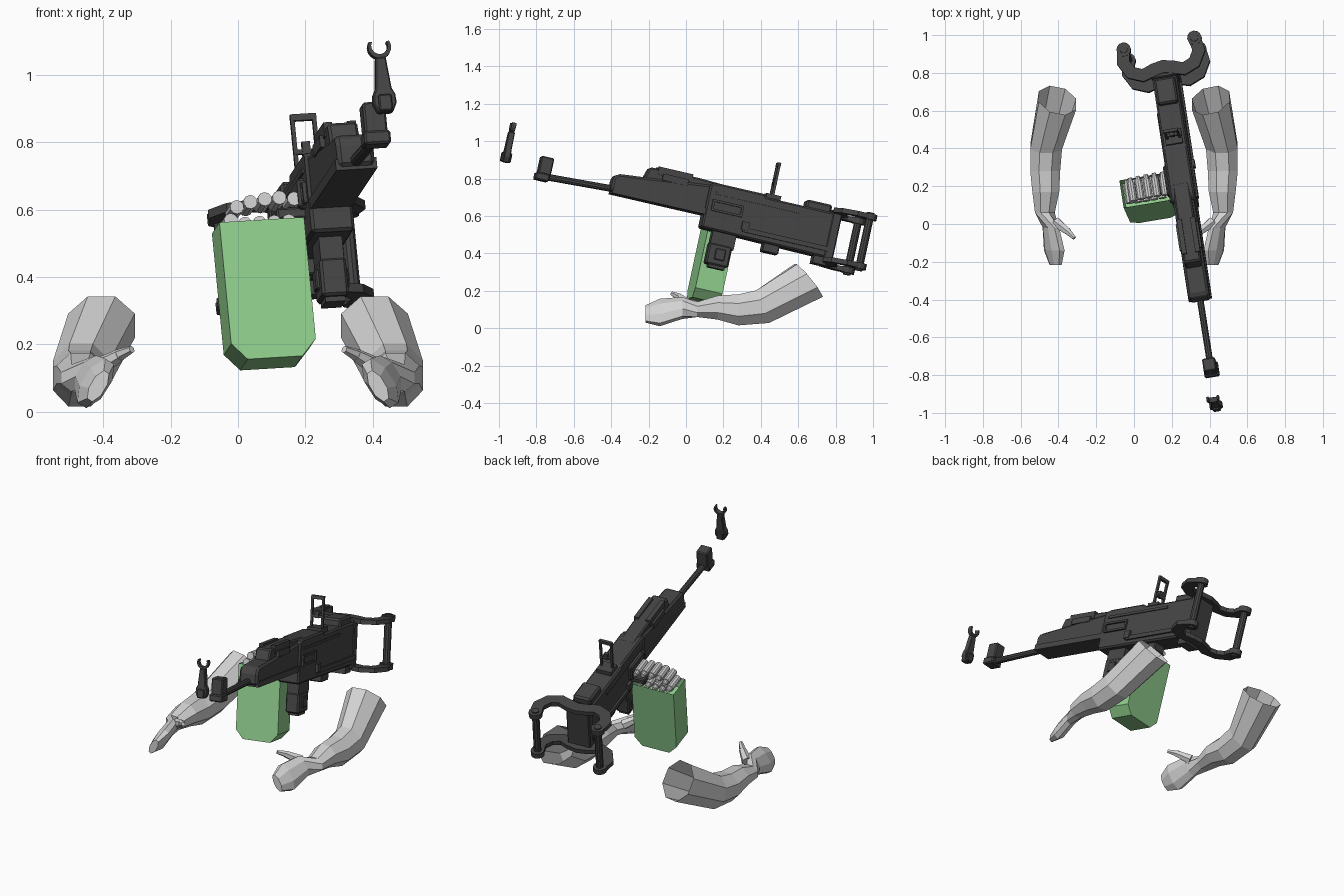
import bpy, bmesh, math
from mathutils import Vector, Matrix


def material(name, rgb):
    m = bpy.data.materials.new(name)
    m.diffuse_color = (*rgb, 1)
    return m


METAL = material("dark metal", (0.06, 0.06, 0.06))
GREEN = material("box green", (0.28, 0.62, 0.27))
BRIGHT = material("bullet grey", (0.62, 0.62, 0.62))
ARM = material("arm grey", (0.65, 0.65, 0.65))

# Gun frame: local x = right, y = rearward, z = up
back = Vector((-0.148, 0.963, -0.222)).normalized()
right = Vector((0.984, 0.165, 0.06))
right = (right - right.dot(back) * back).normalized()
up = right.cross(back)
GUN = Matrix((right, back, up)).transposed().to_4x4()
GUN.translation = (0.255, 0.2, 0.66)


def finish(name, bm, mat, world=GUN, bevel=0):
    bmesh.ops.recalc_face_normals(bm, faces=bm.faces)
    me = bpy.data.meshes.new(name)
    bm.to_mesh(me)
    bm.free()
    me.materials.append(mat)
    ob = bpy.data.objects.new(name, me)
    bpy.context.collection.objects.link(ob)
    ob.matrix_world = world
    if bevel:
        b = ob.modifiers.new("bevel", 'BEVEL')
        b.width, b.segments = bevel, 1
    return ob


def extrude(name, pts, axis, lo, hi, mat=METAL, bevel=0):
    """Extrude a 2D outline along one local axis."""
    def place(p, h):
        v = list(p)
        v.insert(axis, h)
        return v
    bm = bmesh.new()
    a = [bm.verts.new(place(p, lo)) for p in pts]
    b = [bm.verts.new(place(p, hi)) for p in pts]
    bm.faces.new(a)
    bm.faces.new(b)
    for i in range(len(pts)):
        j = (i + 1) % len(pts)
        bm.faces.new((a[i], a[j], b[j], b[i]))
    return finish(name, bm, mat, GUN, bevel)


def box(name, x0, x1, y0, y1, z0, z1, mat=METAL, bevel=0):
    return extrude(name, [(x0, y0), (x1, y0), (x1, y1), (x0, y1)], 2, z0, z1, mat, bevel)


def rod(name, p, q, r0, r1=None, sides=10, mat=METAL, world=GUN):
    p, q = Vector(p), Vector(q)
    d = q - p
    m = Matrix.Translation((p + q) / 2) @ d.to_track_quat('Z', 'Y').to_matrix().to_4x4()
    bm = bmesh.new()
    bmesh.ops.create_cone(bm, cap_ends=True, segments=sides, radius1=r0,
                          radius2=r0 if r1 is None else r1, depth=d.length, matrix=m)
    return finish(name, bm, mat, world)


# Receiver and fore-end
extrude("receiver", [(-0.10, -0.15), (-0.10, 0.09), (-0.06, 0.10), (0.2, 0.10), (0.21, 0.085),
                     (0.61, 0.085), (0.61, -0.16), (0.3, -0.155)], 0, -0.065, 0.065, bevel=0.01)
extrude("fore_end", [(-0.62, -0.07), (-0.62, 0.005), (-0.6, 0.03), (-0.45, 0.045), (-0.09, 0.085),
                     (-0.09, -0.075)], 0, -0.056, 0.056, bevel=0.012)
box("fore_end_ledge", -0.062, 0.062, -0.61, -0.09, -0.078, -0.045)
extrude("top_cover", [(-0.46, 0.03), (-0.435, 0.105), (-0.16, 0.107), (0.0, 0.10), (0.0, 0.03)],
        0, -0.045, 0.045, bevel=0.008)
for s in (-1, 1):
    box("cover_rail", s * 0.036 - 0.013, s * 0.036 + 0.013, -0.39, -0.2, 0.075, 0.118)
    box("cover_plate", s * 0.052 - 0.008, s * 0.052 + 0.008, -0.36, -0.22, 0.05, 0.085)
    box("side_rail", s * 0.068 - 0.007, s * 0.068 + 0.007, 0.12, 0.6, -0.125, -0.1)
    box("upper_rail", s * 0.066 - 0.005, s * 0.066 + 0.005, -0.06, 0.4, 0.04, 0.055)
    box("side_catch", s * 0.07 - 0.01, s * 0.07 + 0.01, 0.11, 0.15, -0.115, -0.07)
    # Port frame
    for z in (-0.045, 0.005):
        box("port_rim", s * 0.068 - 0.008, s * 0.068 + 0.008, -0.07, 0.1, z - 0.006, z + 0.006)
    for y in (-0.065, 0.095):
        box("port_end", s * 0.068 - 0.008, s * 0.068 + 0.008, y - 0.006, y + 0.006, -0.045, 0.005)
box("rear_cover", -0.055, 0.055, 0.43, 0.57, 0.07, 0.125, bevel=0.01)
box("back_plate", -0.07, 0.07, 0.58, 0.63, -0.18, 0.1, bevel=0.006)
box("under_block", -0.04, 0.04, 0.25, 0.34, -0.2, -0.14, bevel=0.005)
box("rear_under_block", -0.05, 0.05, 0.53, 0.6, -0.2, -0.14)

# Barrel and muzzle block
rod("barrel", (0, -1.0, -0.07), (0, -0.6, -0.05), 0.018)
box("muzzle_block", -0.034, 0.034, -1.02, -0.95, -0.06, 0.035, bevel=0.006)
box("muzzle_base", -0.04, 0.04, -1.03, -0.955, -0.095, -0.055, bevel=0.006)

# Front sight: sleeve, tapered post and open prongs
extrude("front_sight_post", [(-0.022, -0.042), (0.022, -0.042), (0.035, -0.015), (0.033, 0.012),
                             (0.024, 0.03), (0.015, 0.125), (-0.015, 0.125), (-0.024, 0.03),
                             (-0.033, 0.012), (-0.035, -0.015)], 1, -1.22, -1.185, bevel=0.004)
box("front_sight_foot", -0.02, 0.02, -1.23, -1.175, -0.04, 0.01, bevel=0.004)
arc = [math.radians(150 + i * 24) for i in range(11)]
ring = [(0.035 * math.cos(t), 0.157 + 0.035 * math.sin(t)) for t in arc]
ring += [(0.025 * math.cos(t), 0.160 + 0.025 * math.sin(t)) for t in reversed(arc)]
extrude("front_sight_prongs", ring, 1, -1.215, -1.19)

# Rear ladder sight
for s in (-1, 1):
    box("sight_leg", s * 0.033 - 0.006, s * 0.033 + 0.006, 0.238, 0.252, 0.08, 0.28)
for z, h in ((0.275, 0.01), (0.17, 0.007)):
    box("sight_bar", -0.039, 0.039, 0.237, 0.253, z - h, z + h)
box("sight_slider", -0.012, 0.012, 0.235, 0.255, 0.16, 0.2)
box("sight_base", -0.045, 0.045, 0.21, 0.29, 0.08, 0.11)

# Grip below the receiver
box("grip_neck", -0.035, 0.035, -0.03, 0.1, -0.23, -0.14)
box("grip_block", -0.04, 0.04, -0.035, 0.09, -0.33, -0.215, bevel=0.008)
box("grip_foot", -0.03, 0.03, -0.015, 0.075, -0.345, -0.32)
box("grip_panel", -0.05, 0.05, 0.005, 0.06, -0.3, -0.24, bevel=0.004)

# Rear handle: two curved plates joined by two upright rods
half = [(0.19, 0.76), (0.203, 0.69), (0.17, 0.63), (0.11, 0.605), (0.05, 0.625)]
path = [Vector(p) for p in half] + [Vector((0, 0.635))] + [Vector((-x, y)) for x, y in half[::-1]]
outer, inner = [], []
for i, p in enumerate(path):
    t = (path[min(i + 1, len(path) - 1)] - path[max(i - 1, 0)]).normalized()
    n = Vector((-t.y, t.x)) * 0.034
    outer.append(p + n)
    inner.append(p - n)
for z in (0.095, -0.175):
    extrude("handle_plate", outer + inner[::-1], 2, z - 0.013, z + 0.013)
    for s in (-1, 1):
        rod("handle_cap", (s * 0.19, 0.76, z - 0.016), (s * 0.19, 0.76, z + 0.016), 0.038, sides=12)
for s in (-1, 1):
    rod("handle_rod", (s * 0.19, 0.76, -0.2), (s * 0.19, 0.76, 0.118), 0.021)

# Ammunition box with clipped lower corners and an open top
x0, x1, z0, z1 = -0.33, -0.075, -0.51, -0.09
ammo = extrude("ammo_box", [(x0, z1), (x0, z0 + 0.05), (x0 + 0.045, z0), (x1 - 0.045, z0),
                            (x1, z0 + 0.05), (x1, z1)], 1, -0.042, 0.108, GREEN)
bm = bmesh.new()
bm.from_mesh(ammo.data)
lid = max(bm.faces, key=lambda f: f.calc_center_median().z)
bmesh.ops.inset_region(bm, faces=[lid], thickness=0.013)
for v in lid.verts:
    v.co.z -= 0.06
bm.to_mesh(ammo.data)
bm.free()

# Belt: arched row into the feed, plus a packed row in the box
belt = [(-0.292, -0.082), (-0.27, -0.043), (-0.228, -0.03), (-0.184, -0.024),
        (-0.14, -0.022), (-0.096, -0.028)]
belt += [(-0.25 + i * 0.044, -0.095) for i in range(4)]
for x, z in belt:
    rod("bullet", (x, -0.025, z), (x, 0.075, z), 0.021, mat=BRIGHT)
    rod("bullet_tip", (x, 0.075, z), (x, 0.1, z), 0.016, 0.012, mat=BRIGHT)
box("feed_tray", -0.15, -0.05, -0.01, 0.1, -0.085, -0.05, bevel=0.006)
box("feed_guide", -0.085, -0.05, -0.04, 0.12, -0.06, 0.03, bevel=0.008)

# Arms: rings of (centre, half width vector, half height vector)
RINGS = [((0.405, 0.655, 0.255), (0.1, 0.02, 0), (0, -0.07, 0.088)),
         ((0.465, 0.41, 0.115), (0.085, 0, 0), (0, -0.035, 0.088)),
         ((0.47, 0.28, 0.098), (0.08, 0, 0), (0, 0, 0.084)),
         ((0.467, 0.17, 0.11), (0.072, 0, 0), (0, 0, 0.065)),
         ((0.472, 0.06, 0.1), (0.053, 0, 0), (0, 0, 0.041)),
         ((0.44, -0.02, 0.108), (0.03, 0, 0.018), (-0.032, 0, 0.052)),
         ((0.422, -0.14, 0.084), (0.032, 0, 0.02), (-0.042, 0, 0.066)),
         ((0.415, -0.217, 0.076), (0.018, 0, 0.012), (-0.025, 0, 0.042))]
for s, side in ((1, "right"), (-1, "left")):
    bm = bmesh.new()
    loops = []
    for c, u, v in RINGS:
        loop = []
        for i in range(8):
            t = math.radians(i * 45 + 22.5)
            p = Vector(c) + 1.07 * (Vector(u) * math.cos(t) + Vector(v) * math.sin(t))
            loop.append(bm.verts.new((s * p.x, p.y, p.z)))
        loops.append(loop)
    for l, k in zip(loops, loops[1:]):
        for i in range(8):
            j = (i + 1) % 8
            bm.faces.new((l[i], l[j], k[j], k[i]))
    bm.faces.new(loops[-1])
    finish(side + "_arm", bm, ARM, Matrix())
    rod(side + "_thumb", (s * 0.415, 0.01, 0.13), (s * 0.35, -0.04, 0.168), 0.03, 0.02, 6, ARM, Matrix())
    rod(side + "_thumb_tip", (s * 0.355, -0.035, 0.166), (s * 0.315, -0.075, 0.185), 0.02, 0.011, 6,
        ARM, Matrix())
